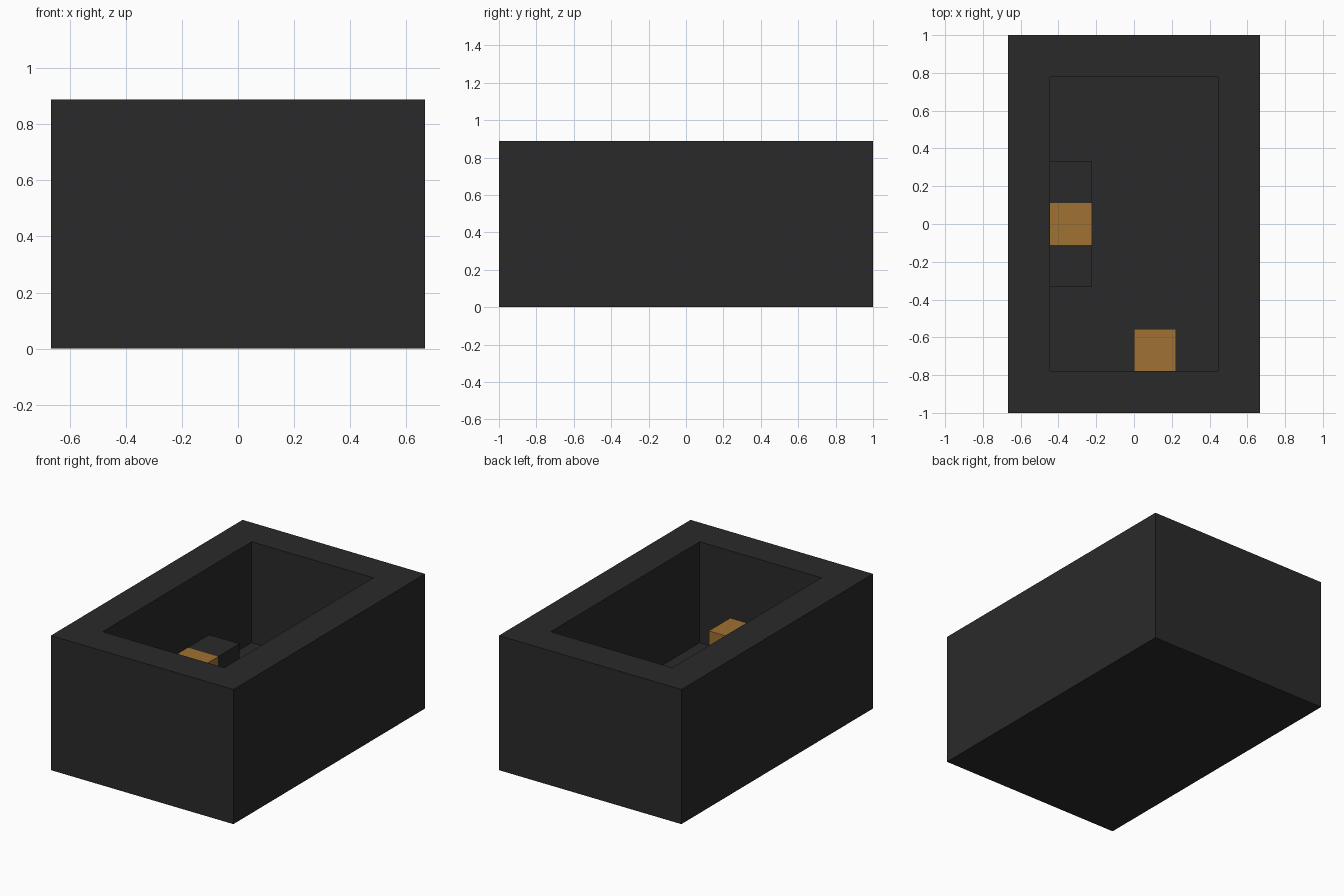
import bpy
import bmesh

U = 2 / 9  # one block unit

if "Cube" in bpy.data.objects:
    bpy.data.objects.remove(bpy.data.objects["Cube"], do_unlink=True)


def make_material(name, color):
    mat = bpy.data.materials.new(name)
    mat.use_nodes = True
    mat.diffuse_color = color
    mat.node_tree.nodes["Principled BSDF"].inputs["Base Color"].default_value = color
    return mat


charcoal = make_material("charcoal", (0.023, 0.023, 0.023, 1))
ochre = make_material("ochre", (0.35, 0.167, 0.032, 1))


def make_box(name, size, center, mat, cavity=None):
    """Box in block units; cavity = (wall thickness, depth) hollows it from the top."""
    bm = bmesh.new()
    bmesh.ops.create_cube(bm, size=1)
    for v in bm.verts:
        v.co = [(c * s + o) * U for c, s, o in zip(v.co, size, center)]
    bm.normal_update()
    if cavity:
        wall, depth = cavity
        top = max(bm.faces, key=lambda f: f.calc_center_median().z)
        bmesh.ops.inset_region(bm, faces=[top], thickness=wall * U, use_even_offset=True)
        floor = bmesh.ops.extrude_face_region(bm, geom=[top])
        for v in [g for g in floor["geom"] if isinstance(g, bmesh.types.BMVert)]:
            v.co.z -= depth * U
        if top.is_valid:
            bmesh.ops.delete(bm, geom=[top], context='FACES_ONLY')
        bmesh.ops.recalc_face_normals(bm, faces=bm.faces)
    mesh = bpy.data.meshes.new(name)
    bm.to_mesh(mesh)
    bm.free()
    mesh.materials.append(mat)
    obj = bpy.data.objects.new(name, mesh)
    bpy.context.collection.objects.link(obj)


# Open-topped outer shell
make_box("shell", (6, 9, 4), (0, 0, 2), charcoal, cavity=(1, 3))

# Row of blocks along the side wall, coloured one in the middle
for name, y, mat in (("front_block", -1, charcoal),
                     ("middle_block", 0, ochre),
                     ("back_block", 1, charcoal)):
    make_box(name, (1, 1, 1), (-1.5, y, 1.5), mat)

# Lone coloured block against the front wall
make_box("corner_block", (1, 1, 1), (0.5, -3, 1.5), ochre)
